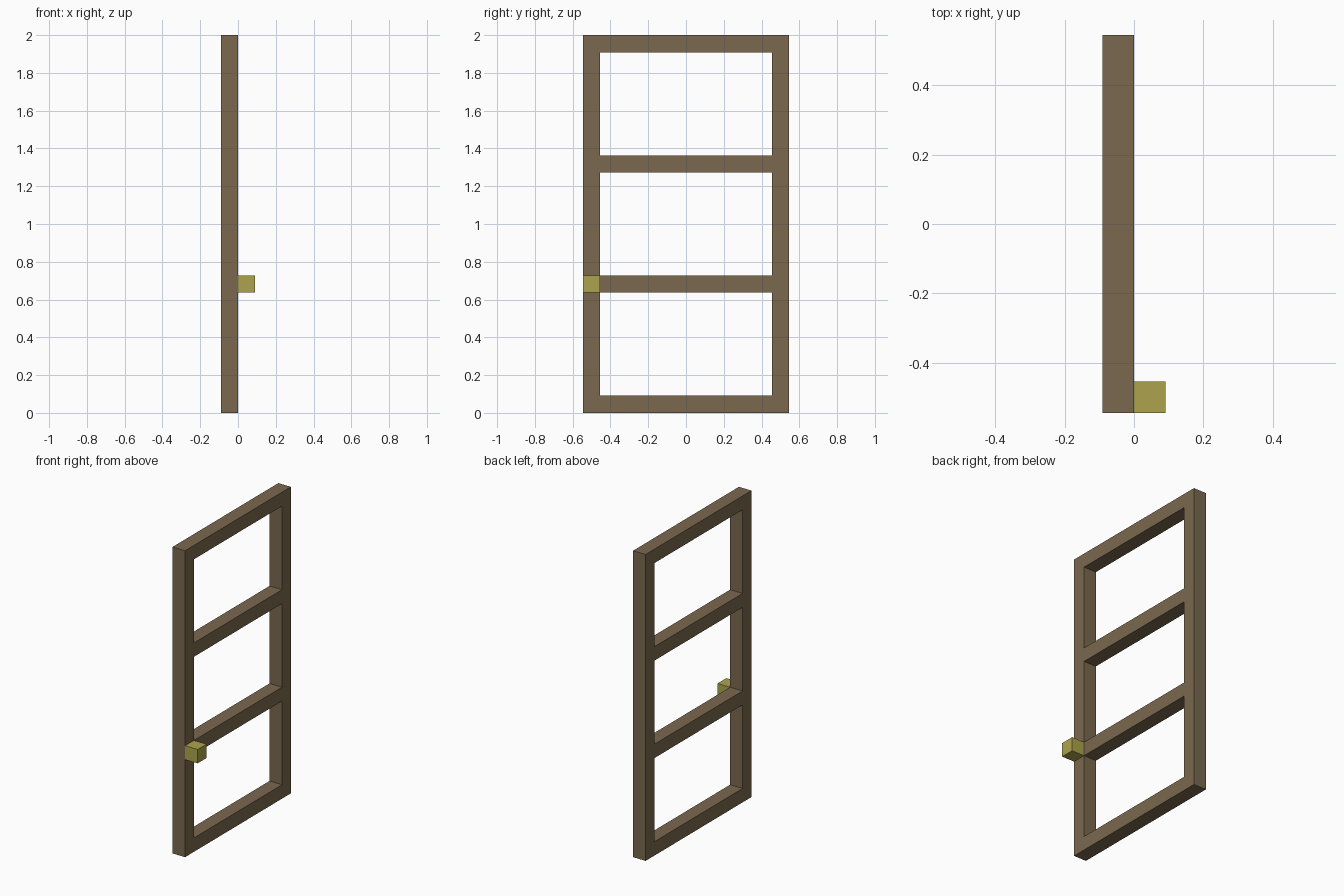
import bpy, bmesh

if "Cube" in bpy.data.objects:
    bpy.data.objects.remove(bpy.data.objects["Cube"])

U = 1 / 11  # bar thickness; everything sits on this module


def finish(name, bm, color):
    bmesh.ops.recalc_face_normals(bm, faces=bm.faces)
    mesh = bpy.data.meshes.new(name)
    bm.to_mesh(mesh)
    bm.free()
    mat = bpy.data.materials.new(name + "_paint")
    mat.diffuse_color = (*color, 1)
    mat.use_nodes = True
    mat.node_tree.nodes["Principled BSDF"].inputs["Base Color"].default_value = mat.diffuse_color
    mesh.materials.append(mat)
    obj = bpy.data.objects.new(name, mesh)
    bpy.context.collection.objects.link(obj)
    return obj


# Door frame: a grid of cells with the three panes left open, then extruded
ys = [-6, -5, 5, 6]
zs = [0, 1, 7, 8, 14, 15, 21, 22]
bm = bmesh.new()
grid = [[bm.verts.new((-U, y * U, z * U)) for z in zs] for y in ys]
for i in range(len(ys) - 1):
    for j in range(len(zs) - 1):
        if i == 1 and j % 2:
            continue  # pane opening
        bm.faces.new((grid[i][j], grid[i + 1][j], grid[i + 1][j + 1], grid[i][j + 1]))
front = bmesh.ops.extrude_face_region(bm, geom=bm.faces[:], use_keep_orig=True)
bmesh.ops.translate(bm, vec=(U, 0, 0),
                    verts=[g for g in front["geom"] if isinstance(g, bmesh.types.BMVert)])
finish("door_frame", bm, (0.195, 0.140, 0.076))

# Square door knob on the outer face
bm = bmesh.new()
bmesh.ops.create_cube(bm, size=U)
bmesh.ops.translate(bm, vec=(0.5 * U, -5.5 * U, 7.5 * U), verts=bm.verts[:])
finish("door_knob", bm, (0.42, 0.37, 0.074))
